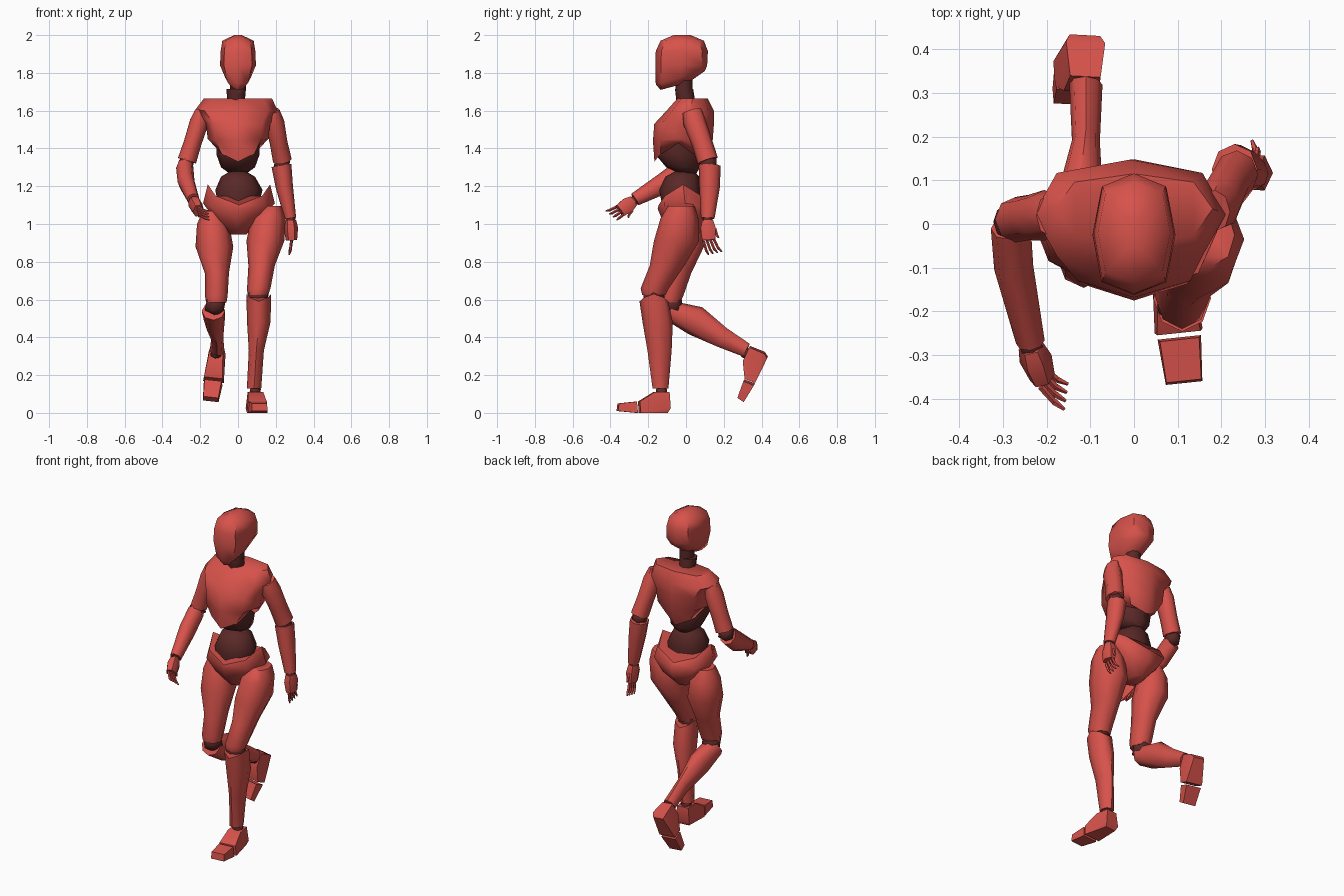
import bpy
import bmesh
from math import cos, sin, pi, radians, copysign
from mathutils import Vector, Matrix

default_cube = bpy.data.objects.get("Cube")
if default_cube:
    bpy.data.objects.remove(default_cube, do_unlink=True)

UP = Vector((0, 0, 1))
FULL = 0.7


def make_material(name, colour):
    material = bpy.data.materials.new(name)
    material.use_nodes = True
    material.diffuse_color = colour
    shader = next(n for n in material.node_tree.nodes if n.type == "BSDF_PRINCIPLED")
    shader.inputs["Base Color"].default_value = colour
    return material


SHELL = make_material("red_shell", (0.68, 0.085, 0.07, 1))
JOINT = make_material("dark_joint", (0.1, 0.022, 0.02, 1))


def finish(bm, name, material):
    """Turn a bmesh into a shaded object."""
    bmesh.ops.recalc_face_normals(bm, faces=bm.faces)
    mesh = bpy.data.meshes.new(name)
    bm.to_mesh(mesh)
    bm.free()
    obj = bpy.data.objects.new(name, mesh)
    bpy.context.collection.objects.link(obj)
    mesh.materials.append(material)
    bpy.ops.object.select_all(action="DESELECT")
    obj.select_set(True)
    bpy.context.view_layer.objects.active = obj
    bpy.ops.object.shade_smooth_by_angle(angle=radians(56))


def loft(name, rings, material=SHELL, axis=None, sides=8, power=1):
    """Skin rings of (centre, width radius, depth radius, optional dip and tilt).

    Dip lowers the front and back of a ring, tilt raises its back. A power
    below one gives squarer sections.
    """
    axis = Vector(axis or Vector(rings[-1][0]) - Vector(rings[0][0])).normalized()
    across = Vector((1, 0, 0))
    across = (across - axis * across.dot(axis)).normalized()
    depth = axis.cross(across)
    bm = bmesh.new()
    loops = []
    for centre, width, thick, *extra in rings:
        dip, tilt = (extra + [0, 0])[:2]
        loop = []
        for i in range(sides):
            a = 2 * pi * i / sides
            u, v = (copysign(abs(round(t, 5)) ** power, t) for t in (cos(a), sin(a)))
            point = Vector(centre) + across * width * u + depth * thick * v
            loop.append(bm.verts.new(point + UP * (tilt * v - dip * v * v)))
        loops.append(loop)
    for low, high in zip(loops, loops[1:]):
        for i in range(sides):
            j = (i + 1) % sides
            bm.faces.new((low[i], low[j], high[j], high[i]))
    bm.faces.new(loops[0])
    bm.faces.new(loops[-1])
    finish(bm, name, material)


def ball(name, centre, radius):
    """Faceted dark joint."""
    bm = bmesh.new()
    bmesh.ops.create_icosphere(bm, subdivisions=1, radius=radius,
                               matrix=Matrix.Translation(centre))
    finish(bm, name, JOINT)


def wedge(name, outline, placement):
    """Convex block from a side outline of (y, z, half width)."""
    bm = bmesh.new()
    for y, z, half in outline:
        for side in (-1, 1):
            bm.verts.new(placement @ Vector((side * half, y, z)))
    bmesh.ops.convex_hull(bm, input=bm.verts)
    finish(bm, name, SHELL)


def foot(side, ankle, pitch, yaw):
    """Foot block and hinged toe block, posed from the ankle."""
    placement = (Matrix.Translation(ankle) @ Matrix.Rotation(radians(pitch), 4, "X")
                 @ Matrix.Rotation(radians(yaw), 4, "Z"))
    wedge(side + "_foot", [(.04, 0, .035), (-.04, 0, .04), (.045, -.085, .045),
                           (.03, -.11, .035), (-.115, -.11, .055),
                           (-.12, -.05, .05)], placement)
    wedge(side + "_toe", [(-.135, -.05, .045), (-.13, -.11, .05),
                          (-.23, -.06, .04), (-.235, -.1, .042)], placement)
    ball(side + "_ankle", ankle, .035)


def hand(side, wrist, knuckle, tip, spread):
    """Palm, four bent fingers and a thumb."""
    wrist, knuckle, tip, spread = map(Vector, (wrist, knuckle, tip, spread))
    loft(side + "_palm", [(wrist, .03, .033), (wrist.lerp(knuckle, .4), .038, .046),
                          (knuckle, .03, .04)], sides=6)
    ball(side + "_wrist", wrist, .03)
    digits = [(f"finger_{i + 1}", knuckle + spread * (i - 1.5),
               tip + spread * (i - 1.5) * 1.3) for i in range(4)]
    digits.append(("thumb", wrist.lerp(knuckle, .5) + spread * 2, knuckle + spread * 3))
    for label, base, end in digits:
        bend = base.lerp(end, .5) + (knuckle - wrist) * .12
        loft(f"{side}_{label}_base", [(base, .008, .008), (bend, .007, .007)], sides=5)
        loft(f"{side}_{label}_end", [(bend, .008, .008), (end, .004, .004)], sides=5)


# Head and neck
loft("head", [((0, -.02, 2), .02, .045), ((0, -.02, 1.97), .083, .115),
              ((0, -.022, 1.915), .092, .138), ((0, -.025, 1.84), .095, .137),
              ((0, -.03, 1.775), .068, .13, 0, .035),
              ((0, -.06, 1.73), .032, .075, 0, .02)], axis=UP, power=FULL)
loft("neck_upper", [((0, -.01, 1.79), .045, .045), ((0, -.01, 1.69), .04, .045)], JOINT, UP)
loft("neck_lower", [((-.01, -.01, 1.715), .052, .048), ((-.01, 0, 1.64), .045, .05)], JOINT, UP)

# Chest shell with pointed lower edge, over the dark ribs
loft("chest", [((0, .035, 1.665), .18, .08), ((-.01, .022, 1.6), .22, .125),
               ((0, -.01, 1.53), .17, .158), ((0, -.017, 1.45), .16, .158, .01),
               ((0, -.03, 1.43), .115, .137, .1)], axis=UP, power=.8)
loft("ribs", [((0, -.04, 1.45), .115, .11), ((0, -.045, 1.37), .115, .118),
              ((0, -.015, 1.3), .09, .09), ((0, .01, 1.268), .045, .045)],
     JOINT, UP, power=.85)

# Belly and pelvis shell
loft("belly", [((0, -.005, 1.28), .04, .05), ((0, -.02, 1.25), .09, .09),
               ((.005, -.03, 1.18), .125, .112), ((0, -.02, 1.07), .1, .1)], JOINT, UP)
loft("pelvis", [((.005, -.015, 1.21), .165, .13, .11), ((.005, -.005, 1.11), .19, .145, .03),
                ((0, .005, 1.02), .12, .13), ((0, 0, .945), .045, .065)], axis=UP, power=.85)

# Left leg, standing
loft("left_thigh", [((.18, -.025, 1.095), .05, .07), ((.16, -.035, 1.03), .092, .1),
                    ((.145, -.05, .91), .1, .12), ((.125, -.1, .78), .07, .092),
                    ((.11, -.165, .66), .062, .075), ((.105, -.17, .625), .055, .062)], axis=UP)
ball("left_knee", (.105, -.17, .61), .066)
loft("left_shin", [((.11, -.17, .63), .066, .076, .04), ((.11, -.15, .48), .062, .08),
                   ((.097, -.14, .33), .04, .064), ((.085, -.135, .13), .038, .042)], axis=UP)
foot("left", (.09, -.13, .11), 0, 6)

# Right leg, lifted behind
loft("right_thigh", [((-.14, 0, 1.07), .045, .06), ((-.132, 0, 1), .085, .09),
                     ((-.125, -.01, .88), .1, .105), ((-.112, -.05, .74), .064, .078),
                     ((-.115, -.08, .62), .06, .066), ((-.115, -.085, .585), .054, .055)], axis=UP)
ball("right_knee", (-.12, -.075, .57), .062)
loft("right_shin", [((-.13, -.08, .54), .062, .055), ((-.125, .05, .488), .055, .08),
                    ((-.11, .19, .4), .032, .055), ((-.11, .32, .332), .038, .038)])
foot("right", (-.116, .32, .315), 64, -7)

# Arms: upper arm, elbow, forearm and hand
loft("left_upper_arm", [((.185, .03, 1.6), .035, .05), ((.195, .045, 1.54), .05, .06),
                        ((.215, .085, 1.43), .047, .055), ((.235, .115, 1.335), .05, .056)])
ball("left_elbow", (.233, .12, 1.32), .05)
loft("left_forearm", [((.23, .125, 1.31), .053, .058), ((.245, .125, 1.2), .046, .055),
                      ((.277, .115, 1.03), .031, .036)])
hand("left", (.278, .115, 1.02), (.283, .12, .915), (.27, .155, .845), (0, .018, .004))

loft("right_upper_arm", [((-.19, .02, 1.6), .035, .05), ((-.205, .02, 1.54), .05, .058),
                         ((-.24, .015, 1.43), .047, .052), ((-.27, .01, 1.335), .05, .052)])
ball("right_elbow", (-.277, .005, 1.315), .05)
loft("right_forearm", [((-.282, -.005, 1.3), .046, .055), ((-.275, -.1, 1.225), .045, .058),
                       ((-.237, -.27, 1.13), .033, .036)])
hand("right", (-.235, -.28, 1.12), (-.21, -.35, 1.07), (-.155, -.395, 1.045),
     (.002, .015, -.012))
